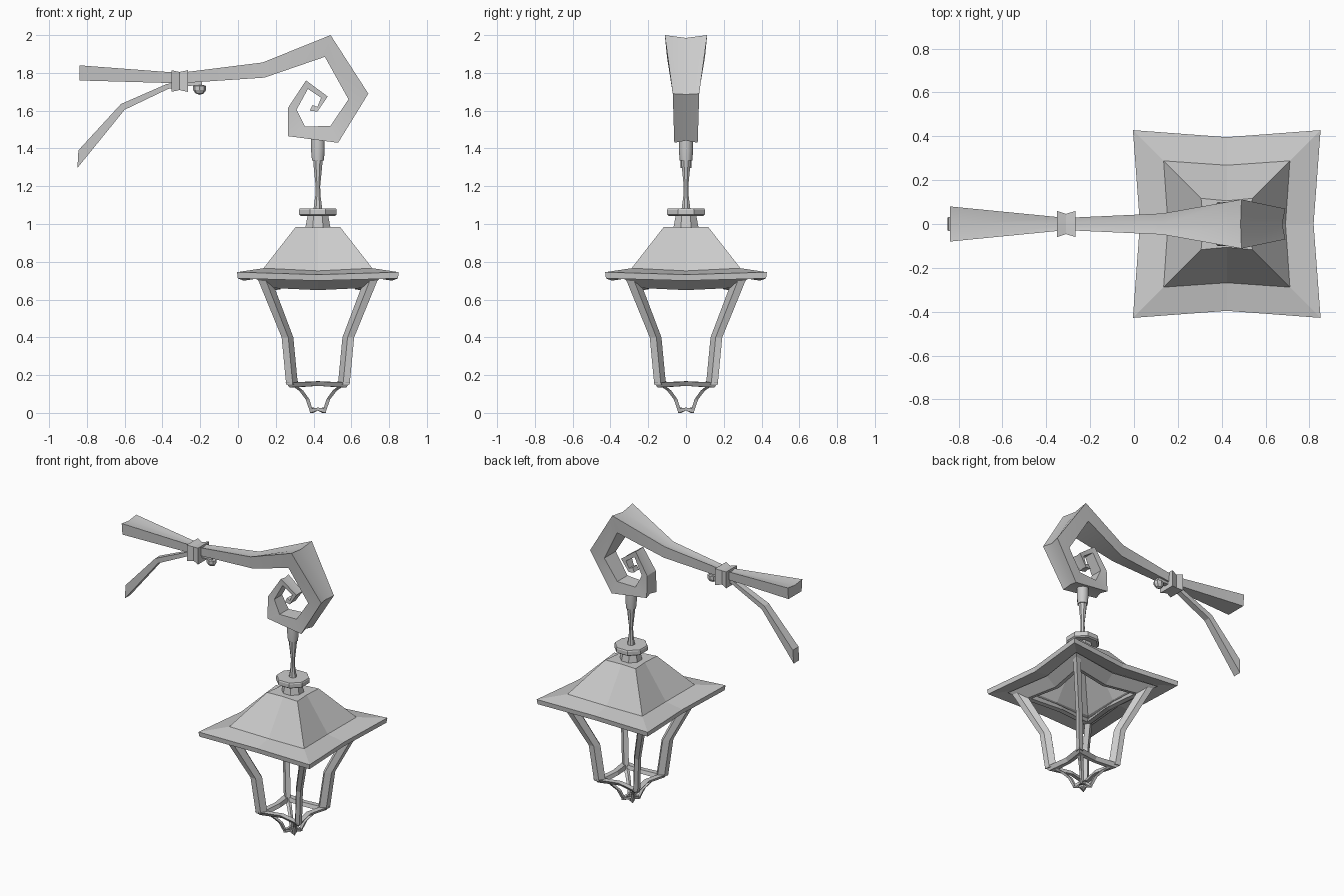
import bpy, bmesh, math
from mathutils import Vector

if "Cube" in bpy.data.objects:
    bpy.data.objects.remove(bpy.data.objects["Cube"])

CX = 0.423  # lantern axis
metal = bpy.data.materials.new("grey_metal")
metal.diffuse_color = (0.6, 0.6, 0.6, 1)
metal.use_nodes = True
metal.node_tree.nodes["Principled BSDF"].inputs["Base Color"].default_value = metal.diffuse_color


def finish(bm, name, smooth=None):
    bmesh.ops.recalc_face_normals(bm, faces=bm.faces)
    me = bpy.data.meshes.new(name)
    bm.to_mesh(me)
    bm.free()
    ob = bpy.data.objects.new(name, me)
    bpy.context.collection.objects.link(ob)
    me.materials.append(metal)
    if smooth:
        bpy.ops.object.select_all(action='DESELECT')
        ob.select_set(True)
        bpy.context.view_layer.objects.active = ob
        bpy.ops.object.shade_smooth_by_angle(angle=math.radians(smooth))
    return ob


def skin(bm, loops, caps=True, closed=False):
    """Bridge a series of equal-length point loops."""
    vs = [[bm.verts.new(p) for p in lp] for lp in loops]
    n = len(vs[0])
    for k in range(len(vs) if closed else len(vs) - 1):
        a, b = vs[k], vs[(k + 1) % len(vs)]
        for i in range(n):
            bm.faces.new((a[i], a[(i + 1) % n], b[(i + 1) % n], b[i]))
    if caps and not closed:
        bm.faces.new(vs[0])
        bm.faces.new(vs[-1])


def loft(name, loops, smooth=None, **kw):
    bm = bmesh.new()
    skin(bm, loops, **kw)
    return finish(bm, name, smooth)


def star(c, zc, m, zm):
    """Square loop with its side midpoints pulled inwards."""
    pts = []
    for k in range(4):
        a = k * math.pi / 2
        ca, sa = round(math.cos(a)), round(math.sin(a))
        for x, y, z in ((m, 0, zm), (c, c, zc)):
            pts.append((CX + x * ca - y * sa, x * sa + y * ca, z))
    return pts


def lathe(name, prof, n, smooth=None, turn=0.5):
    return loft(name, [[(CX + r * math.cos(2 * math.pi * (i + turn) / n),
                         r * math.sin(2 * math.pi * (i + turn) / n), z)
                        for i in range(n)] for r, z in prof], smooth)


def ribbon(name, stations, smooth=None, dip=0.0):
    """Tapered bar: outer x,z / inner x,z / half width at each station."""
    loops = []
    for ox, oz, ix, iz, w in stations:
        o, i = Vector((ox, 0, oz)), Vector((ix, 0, iz))
        y = Vector((0, w, 0))
        loops.append([o - y, o + (i - o) * dip, o + y, i + y * 0.9, i - y * 0.9])
    return loft(name, loops, smooth)


# Curled arm
ribbon("curled_arm", [
    (-0.84, 1.84, -0.84, 1.76, 0.08), (-0.31, 1.80, -0.31, 1.745, 0.028),
    (0.13, 1.855, 0.14, 1.775, 0.048), (0.49, 2.0, 0.46, 1.885, 0.112),
    (0.69, 1.69, 0.585, 1.66, 0.07), (0.53, 1.43, 0.49, 1.52, 0.062),
    (0.265, 1.465, 0.355, 1.515, 0.055), (0.265, 1.615, 0.31, 1.605, 0.048),
    (0.36, 1.76, 0.37, 1.715, 0.042), (0.475, 1.675, 0.44, 1.668, 0.036),
    (0.42, 1.595, 0.42, 1.62, 0.03), (0.38, 1.60, 0.395, 1.63, 0.026)],
    30, 0.13)

# Knot, hanging strip and bud
loft("knot", [[(x, sy * w, 1.757 + sz * h) for sy, sz in ((-1, -1), (1, -1), (1, 1), (-1, 1))]
              for x, w, h in ((-0.352, 0.06, 0.057), (-0.31, 0.046, 0.048), (-0.266, 0.06, 0.057))])
ribbon("hanging_strip", [
    (-0.30, 1.755, -0.30, 1.73, 0.02), (-0.38, 1.74, -0.37, 1.715, 0.02),
    (-0.62, 1.635, -0.60, 1.605, 0.025), (-0.845, 1.39, -0.85, 1.297, 0.032)])
loft("strip_tail", [[(x, sy * 0.016, z) for x, z, sy in
                     ((a, b, -1), (a, b, 1), (a, b - 0.02, 1), (a, b - 0.02, -1))]
                    for a, b in ((-0.28, 1.75), (-0.19, 1.755))])
bm = bmesh.new()
bmesh.ops.create_uvsphere(bm, u_segments=8, v_segments=5, radius=0.036)
for v in bm.verts:
    v.co = (v.co.x - 0.203, v.co.y * 0.8, min(v.co.z, 0.015) + 1.72)
finish(bm, "bud")

# Hanger, rod, collar and neck
lathe("hanger_sleeve", [(0.038, 1.455), (0.038, 1.39), (0.033, 1.335)], 10, 40)
lathe("hanger_rod", [(0.027, 1.34), (0.024, 1.30), (0.013, 1.20), (0.015, 1.15), (0.025, 1.08)], 8, 40)
lathe("collar", [(0.104, 1.083), (0.108, 1.075), (0.108, 1.05), (0.098, 1.043)], 8)
lathe("neck", [(0.058, 1.05), (0.074, 0.97)], 8)

# Roof: outside skin, brim, rim frame, hollow inside
loft("roof", [star(*s) for s in (
    (0.117, 0.985, 0.106, 0.982), (0.288, 0.766, 0.268, 0.752),
    (0.428, 0.745, 0.396, 0.732), (0.424, 0.712, 0.392, 0.70),
    (0.32, 0.728, 0.295, 0.715), (0.27, 0.745, 0.25, 0.732),
    (0.10, 0.965, 0.092, 0.965))])
loft("upper_frame", [star(*s) for s in (
    (0.335, 0.715, 0.295, 0.705), (0.262, 0.662, 0.225, 0.65),
    (0.23, 0.665, 0.195, 0.655), (0.285, 0.735, 0.25, 0.72))], closed=True)

# Lower frame and foot ring
loft("lower_frame", [star(*s) for s in (
    (0.171, 0.16, 0.14, 0.166), (0.15, 0.135, 0.122, 0.143),
    (0.115, 0.135, 0.098, 0.143), (0.125, 0.162, 0.105, 0.168))], closed=True)
loft("foot_ring", [star(*s) for s in (
    (0.046, 0.022, 0.035, 0.028), (0.042, 0.0, 0.032, 0.012),
    (0.024, 0.0, 0.02, 0.012), (0.026, 0.022, 0.021, 0.028))], closed=True)


def corner_bars(name, path, section):
    """Four bent bars, one in each corner."""
    bm = bmesh.new()
    for k in range(4):
        ca, sa = ((1, 0), (0, 1), (-1, 0), (0, -1))[k]
        skin(bm, [[(CX + (d - p * s) * ca - (d - q * s) * sa,
                    (d - p * s) * sa + (d - q * s) * ca, z)
                   for p, q in section] for d, z, s in path])
    finish(bm, name)


corner_bars("corner_posts", [(0.315, 0.70, 1.15), (0.192, 0.40, 1), (0.168, 0.15, 1)],
            [(0, 0), (0.035, 0.005), (0.062, 0.04), (0.04, 0.062), (0.005, 0.035)])
corner_bars("foot_brackets",
            [(0.155, 0.155, 1.4), (0.10, 0.118, 1), (0.065, 0.072, 0.9), (0.044, 0.012, 0.8)],
            [(0, 0), (0.022, 0), (0.022, 0.022), (0, 0.022)])
